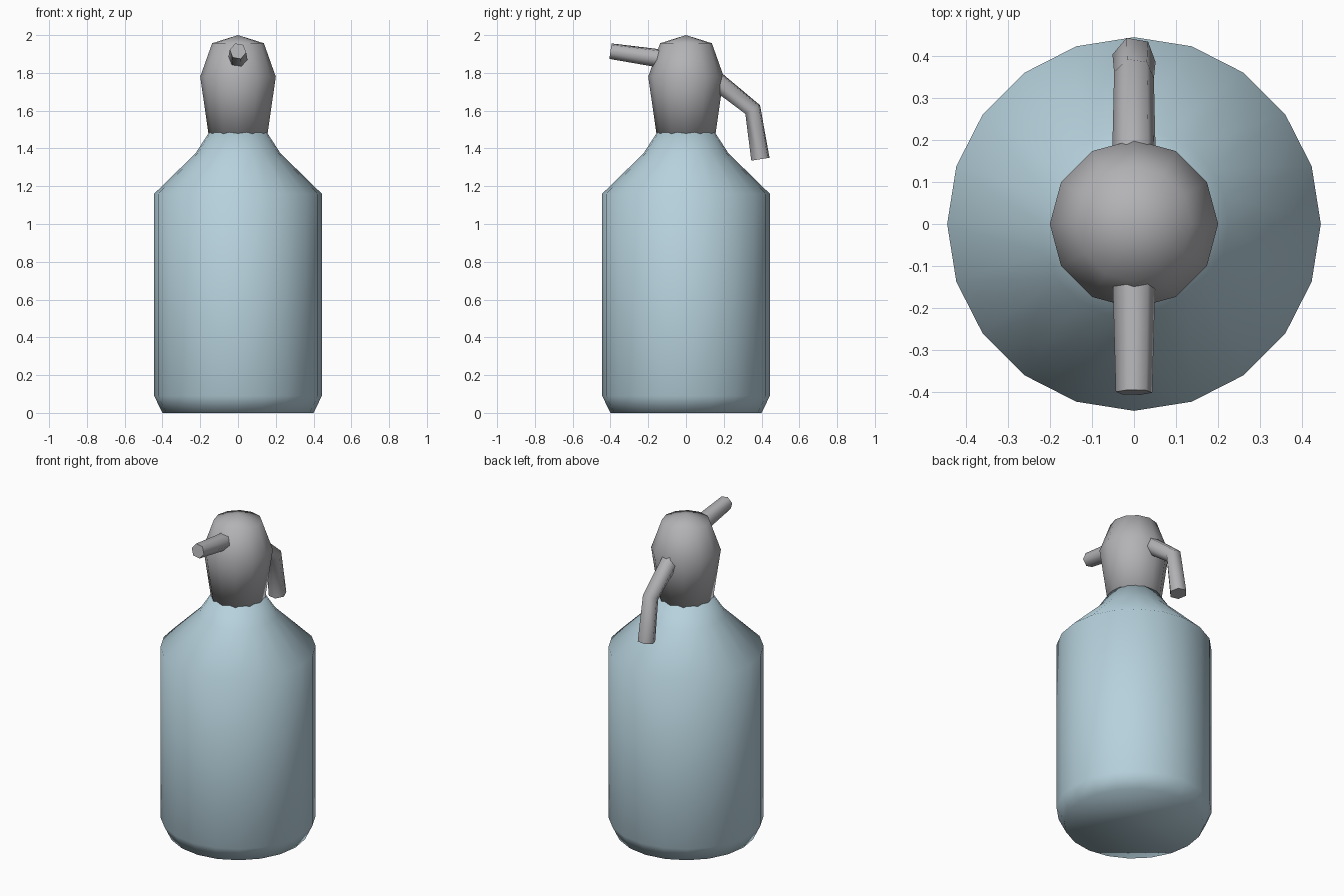
import bpy, bmesh, math
from mathutils import Vector

cube = bpy.data.objects.get("Cube")
if cube:
    bpy.data.objects.remove(cube, do_unlink=True)


def material(name, rgb):
    mat = bpy.data.materials.new(name)
    mat.use_nodes = True
    mat.diffuse_color = (*rgb, 1)
    mat.node_tree.nodes["Principled BSDF"].inputs["Base Color"].default_value = (*rgb, 1)
    return mat


def skin(name, rings, mat, tip=None):
    """Bridge equal rings of points into a closed solid, optionally ending in a point."""
    bm = bmesh.new()
    loops = [[bm.verts.new(p) for p in ring] for ring in rings]
    n = len(loops[0])
    for a, b in zip(loops, loops[1:]):
        for i in range(n):
            j = (i + 1) % n
            bm.faces.new((a[i], a[j], b[j], b[i]))
    bm.faces.new(loops[0][::-1])
    if tip:
        point = bm.verts.new(tip)
        for i in range(n):
            bm.faces.new((loops[-1][i], loops[-1][(i + 1) % n], point))
    else:
        bm.faces.new(loops[-1])
    bmesh.ops.recalc_face_normals(bm, faces=bm.faces[:])
    for f in bm.faces:
        f.smooth = True
    mesh = bpy.data.meshes.new(name)
    bm.to_mesh(mesh)
    bm.free()
    mesh.materials.append(mat)
    obj = bpy.data.objects.new(name, mesh)
    bpy.context.collection.objects.link(obj)
    return obj


def lathe(name, profile, sides, mat, tip=None):
    turns = [math.tau * i / sides for i in range(sides)]
    rings = [[(r * math.cos(t), r * math.sin(t), z) for t in turns] for r, z in profile]
    return skin(name, rings, mat, tip)


def tube(name, path, mat, sides=6, twist=math.radians(-10)):
    """Tube along (y, z, radius) points in the middle plane."""
    pts = [Vector((0, y, z)) for y, z, r in path]
    rings = []
    for k, (y, z, r) in enumerate(path):
        along = Vector()
        if k > 0:
            along += (pts[k] - pts[k - 1]).normalized()
        if k < len(pts) - 1:
            along += (pts[k + 1] - pts[k]).normalized()
        across = Vector((1, 0, 0))
        up = across.cross(along.normalized())
        if up.z < 0:
            up.negate()
        turns = [twist + math.tau * i / sides for i in range(sides)]
        rings.append([pts[k] + r * (math.cos(t) * across + math.sin(t) * up) for t in turns])
    obj = skin(name, rings, mat)
    bpy.ops.object.select_all(action="DESELECT")
    obj.select_set(True)
    bpy.context.view_layer.objects.active = obj
    bpy.ops.object.shade_smooth_by_angle(angle=math.radians(65))
    return obj


blue = material("pale blue glass", (0.47, 0.64, 0.72))
grey = material("grey metal", (0.45, 0.45, 0.47))

# Bottle with bevelled foot, sloping shoulder and neck
lathe("bottle", [(0.40, 0), (0.444, 0.09), (0.444, 1.16), (0.224, 1.375), (0.15, 1.49)], 20, blue)

# Domed head over the neck
lathe("head", [(0.154, 1.46), (0.2, 1.78), (0.137, 1.957)], 12, grey, tip=(0, 0, 2))

# Spout at the front, lever at the back
tube("spout", [(-0.08, 1.868, 0.053), (-0.4, 1.915, 0.044)], grey)
tube("lever", [(0.14, 1.775, 0.053), (0.353, 1.606, 0.048), (0.394, 1.343, 0.052)], grey)
